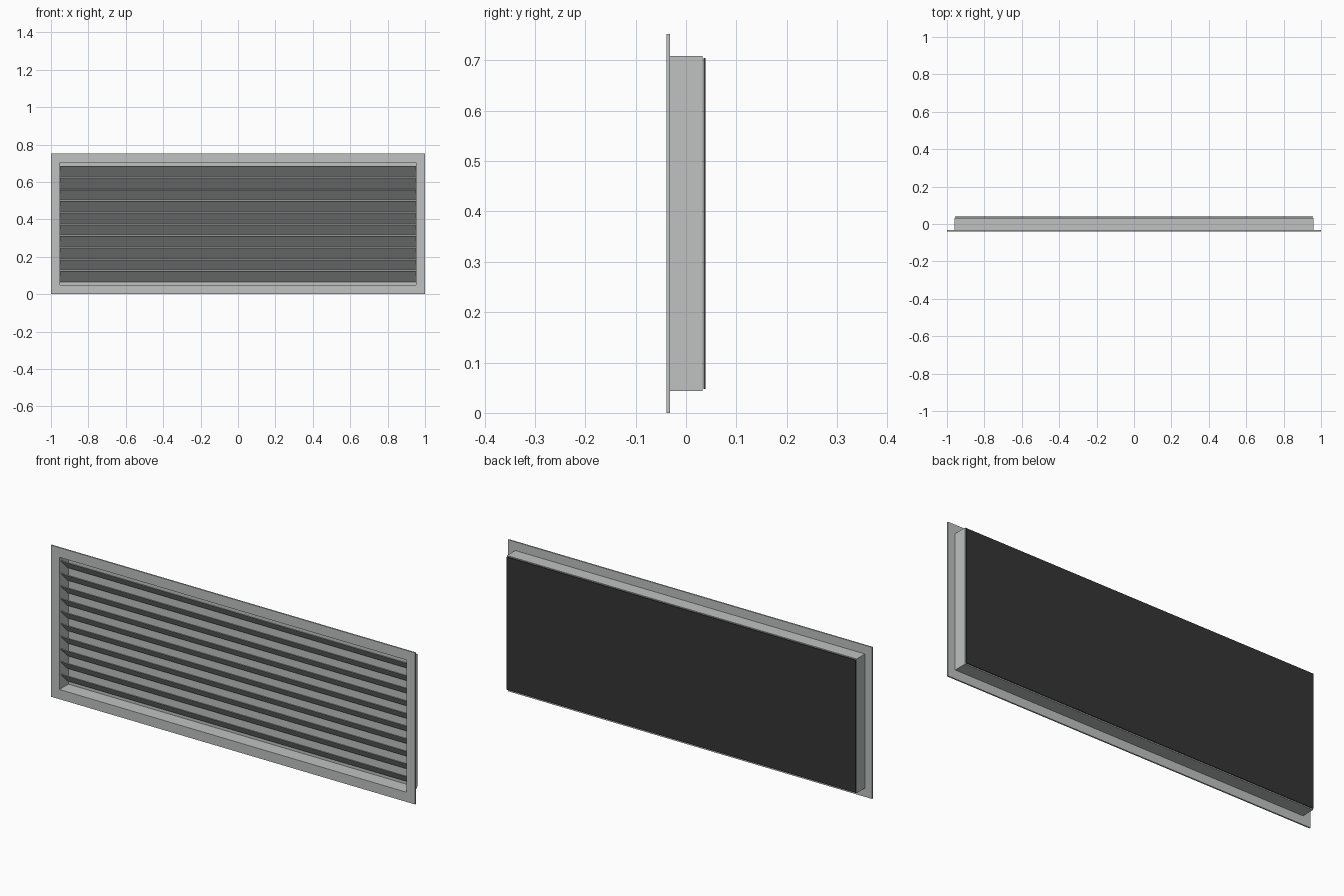
import bpy
import bmesh
from math import radians
from mathutils import Matrix, Vector

cube = bpy.data.objects.get("Cube")
if cube:
    bpy.data.objects.remove(cube, do_unlink=True)


def make_material(name, colour):
    mat = bpy.data.materials.new(name)
    mat.use_nodes = True
    mat.diffuse_color = colour
    mat.node_tree.nodes["Principled BSDF"].inputs["Base Color"].default_value = colour
    return mat


grey = make_material("light grey metal", (0.52, 0.54, 0.53, 1))
black = make_material("black backing", (0.035, 0.035, 0.035, 1))
MID = 0.376  # height of the grille centre


def finish(name, bm, mat):
    bmesh.ops.recalc_face_normals(bm, faces=bm.faces)
    mesh = bpy.data.meshes.new(name)
    bm.to_mesh(mesh)
    bm.free()
    mesh.materials.append(mat)
    obj = bpy.data.objects.new(name, mesh)
    bpy.context.collection.objects.link(obj)
    return obj


def box(name, centre, size, mat, tilt=0):
    bm = bmesh.new()
    bmesh.ops.create_cube(bm, size=1)
    place = (Matrix.Translation(centre) @ Matrix.Rotation(tilt, 4, "X")
             @ Matrix.Diagonal((*size, 1)))
    bm.transform(place)
    return finish(name, bm, mat)


def ring(name, outer, inner, front, back, mat):
    """Rectangular tube along y; outer and inner are half width and half height."""
    bm = bmesh.new()
    loops = []
    for (hw, hh), y in ((outer, front), (inner, front), (inner, back), (outer, back)):
        loops.append([bm.verts.new(Vector((sx * hw, y, MID + sz * hh)))
                      for sx, sz in ((-1, -1), (1, -1), (1, 1), (-1, 1))])
    for a, b in zip(loops, loops[1:] + loops[:1]):
        for i in range(4):
            j = (i + 1) % 4
            bm.faces.new((a[i], a[j], b[j], b[i]))
    return finish(name, bm, mat)


# Front flange and the collar behind it
opening = (0.953, 0.328)
ring("front_flange", (1.0, MID), opening, -0.039, -0.032, grey)
ring("collar", (0.96, 0.333), opening, -0.032, 0.033, grey)

# Closed rear of the collar, and the dark backing plate
box("rear_wall", (0, 0.032, MID), (1.908, 0.002, 0.658), grey)
box("backing_plate", (0, 0.037, MID), (1.914, 0.004, 0.658), black)

# Ten blades, front edge high and rear edge low
count, pitch = 10, 0.0625
for i in range(count):
    z = MID + (i - (count - 1) / 2) * pitch
    box(f"blade_{i + 1}", (0, -0.002, z), (1.906, 0.077, 0.004), grey, radians(-45))
